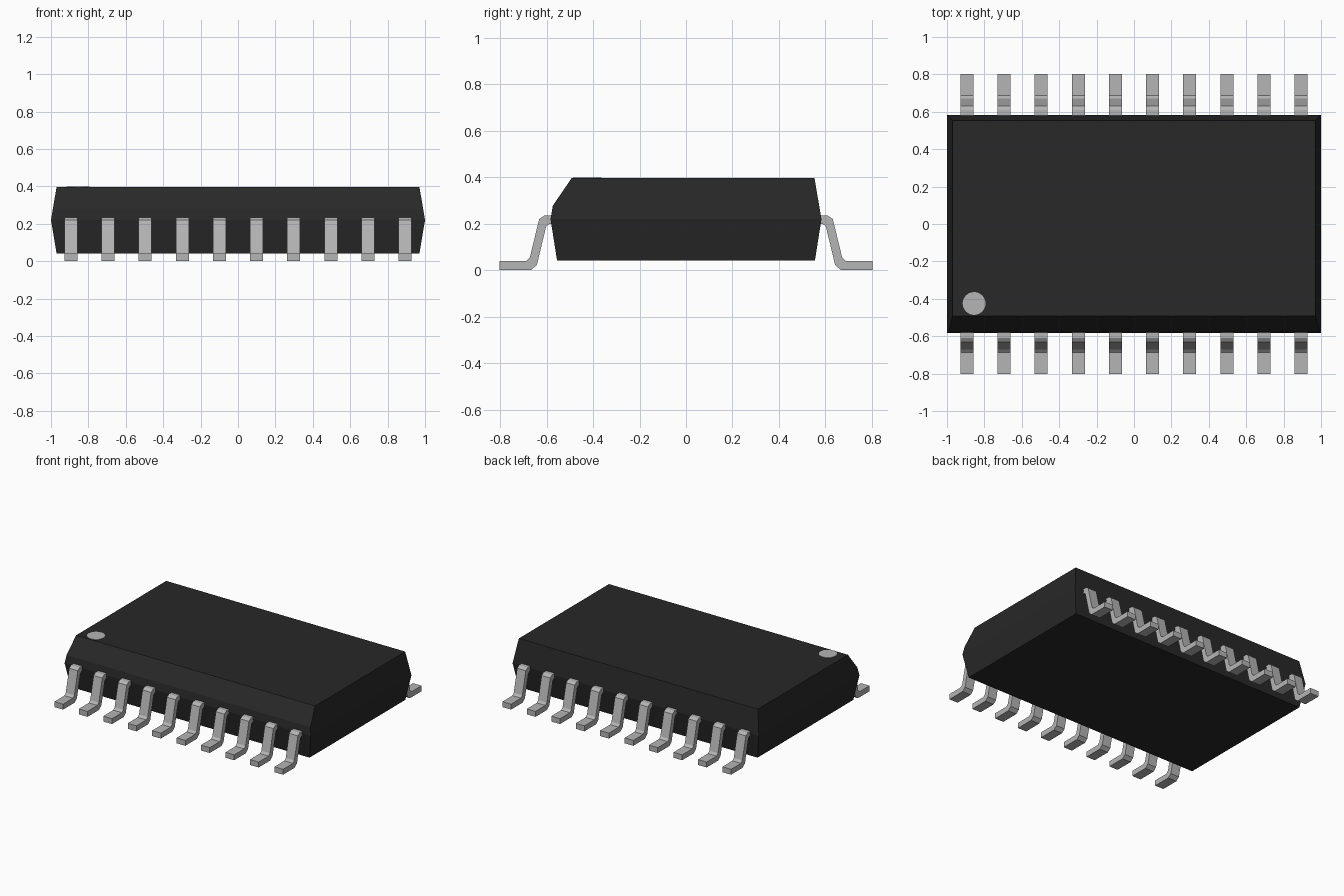
import bpy, bmesh
from mathutils import Vector

if "Cube" in bpy.data.objects:
    bpy.data.objects.remove(bpy.data.objects["Cube"])


def material(name, value):
    m = bpy.data.materials.new(name)
    m.diffuse_color = (value, value, value, 1)
    m.use_nodes = True
    m.node_tree.nodes["Principled BSDF"].inputs["Base Color"].default_value = m.diffuse_color
    return m


black = material("black plastic", 0.021)
silver = material("silver metal", 0.46)


def finish(bm, name, mat):
    bmesh.ops.recalc_face_normals(bm, faces=bm.faces[:])
    mesh = bpy.data.meshes.new(name)
    bm.to_mesh(mesh)
    bm.free()
    mesh.materials.append(mat)
    obj = bpy.data.objects.new(name, mesh)
    bpy.context.collection.objects.link(obj)
    return obj


# Package body: stacked rectangles, widest at the seam
bm = bmesh.new()
rings = []
for hx, hy, z in [(0.97, 0.555, 0.042), (1.0, 0.583, 0.22), (0.97, 0.553, 0.397)]:
    rings.append([bm.verts.new((sx * hx, sy * hy, z))
                  for sx, sy in [(-1, -1), (1, -1), (1, 1), (-1, 1)]])
for low, high in zip(rings, rings[1:]):
    for i in range(4):
        j = (i + 1) % 4
        bm.faces.new((low[i], low[j], high[j], high[i]))
bm.faces.new(rings[0][::-1])
bm.faces.new(rings[-1])

# Slice off the long front top edge
edge_top, edge_low = Vector((0, -0.492, 0.397)), Vector((0, -0.575, 0.275))
along = edge_top - edge_low
normal = Vector((0, -along.z, along.y))
cut = bmesh.ops.bisect_plane(bm, geom=bm.verts[:] + bm.edges[:] + bm.faces[:],
                             plane_co=edge_top, plane_no=normal, clear_outer=True)
rim = [e for e in cut["geom_cut"] if isinstance(e, bmesh.types.BMEdge)]
bmesh.ops.contextual_create(bm, geom=rim)
finish(bm, "package_body", black)

# Gull wing leads: one bent profile extruded across its width
profile = [(0.56, 0.235), (0.61, 0.235), (0.632, 0.22), (0.672, 0.055), (0.688, 0.04),
           (0.803, 0.04), (0.803, 0.0), (0.668, 0.0), (0.642, 0.022), (0.602, 0.188),
           (0.588, 0.2), (0.56, 0.2)]
WIDTH = 0.07


def lead(name, x, side):
    bm = bmesh.new()
    face = bm.faces.new([bm.verts.new((x - WIDTH / 2, side * y, z)) for y, z in profile])
    out = bmesh.ops.extrude_face_region(bm, geom=[face])
    moved = [v for v in out["geom"] if isinstance(v, bmesh.types.BMVert)]
    bmesh.ops.translate(bm, verts=moved, vec=(WIDTH, 0, 0))
    finish(bm, name, silver)


for label, side in (("front", -1), ("back", 1)):
    for i in range(10):
        lead(f"{label}_lead_{i + 1}", (i - 4.5) * 0.1985, side)

# Round orientation mark on the top face
bm = bmesh.new()
bmesh.ops.create_cone(bm, cap_ends=True, segments=32, radius1=0.061, radius2=0.061, depth=0.006)
bmesh.ops.translate(bm, verts=bm.verts[:], vec=(-0.855, -0.425, 0.397))
finish(bm, "orientation_dot", silver)
